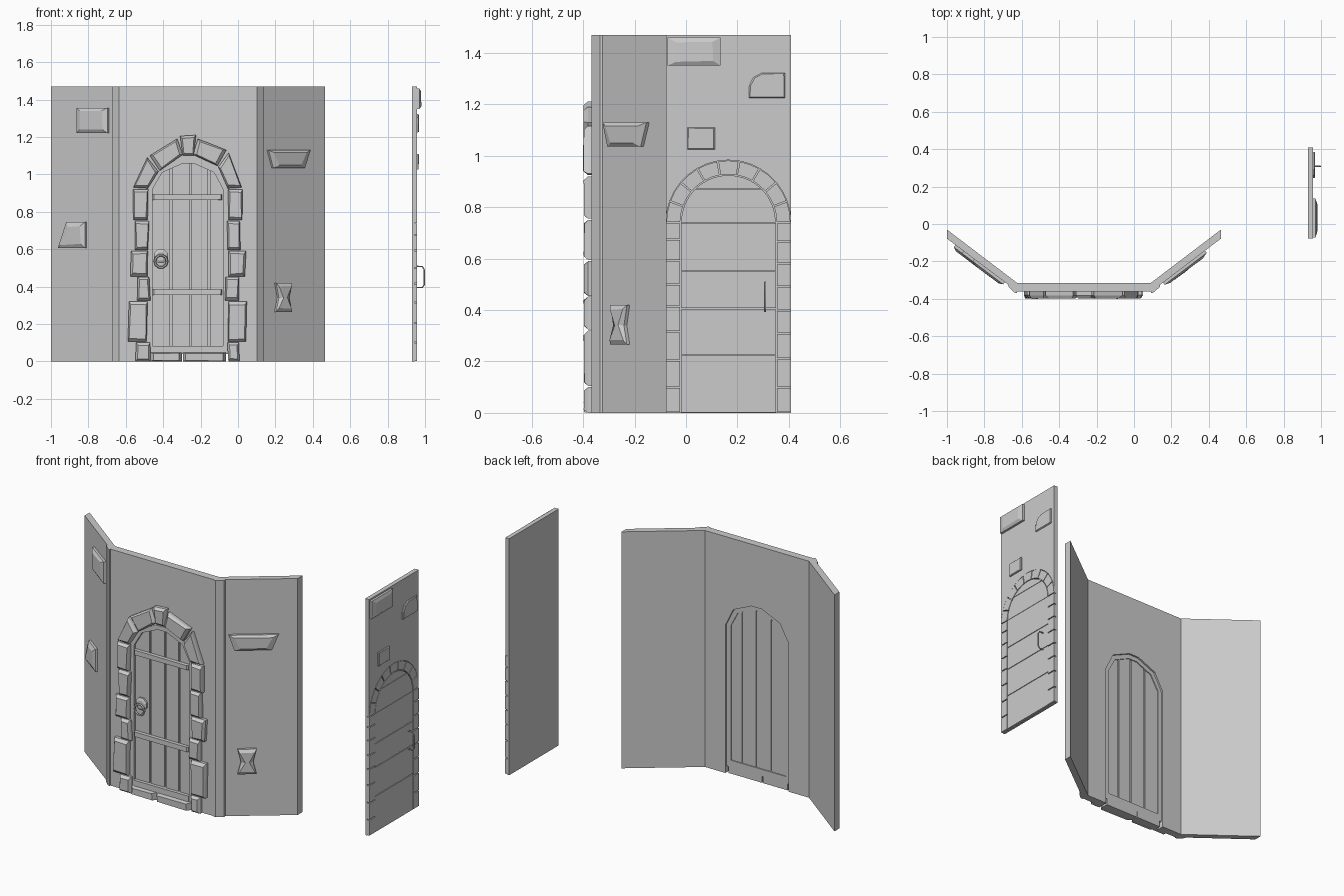
import bpy, bmesh, math, random
from mathutils import Vector as V

if "Cube" in bpy.data.objects:
    bpy.data.objects.remove(bpy.data.objects["Cube"])

random.seed(4)
stone_grey = bpy.data.materials.new("stone_grey")
stone_grey.diffuse_color = (0.6, 0.6, 0.6, 1)
stone_grey.use_nodes = True
stone_grey.node_tree.nodes["Principled BSDF"].inputs["Base Color"].default_value = stone_grey.diffuse_color

X, Y, Z = V((1, 0, 0)), V((0, 1, 0)), V((0, 0, 1))
O = V((0, 0, 0))
# frames: origin, across, up, outward
PLAN = (O, X, Y, Z)
FRONT = (O, X, Z, -Y)
SIDE = (O, Y, Z, X)


def slope(x0, y0, x1, y1):
    """Frame on a slanted wall; 'across' still measures world x."""
    k = (y1 - y0) / (x1 - x0)
    return (V((0, y0 - k * x0, 0)), V((1, k, 0)), Z, V((k, -1, 0)).normalized())


def loft(name, frame, rings):
    """Closed solid through rings of (a, b, d) points in a frame."""
    o, u, v, n = frame
    bm = bmesh.new()
    vs = [[bm.verts.new(o + u * a + v * b + n * d) for a, b, d in r] for r in rings]
    m = len(rings[0])
    for p, q in zip(vs, vs[1:]):
        for i in range(m):
            j = (i + 1) % m
            bm.faces.new((p[i], p[j], q[j], q[i]))
    bm.faces.new(vs[0][::-1])
    bm.faces.new(vs[-1])
    bmesh.ops.recalc_face_normals(bm, faces=bm.faces)
    me = bpy.data.meshes.new(name)
    bm.to_mesh(me)
    bm.free()
    me.materials.append(stone_grey)
    ob = bpy.data.objects.new(name, me)
    bpy.context.collection.objects.link(ob)
    return ob


def prism(name, frame, pts, d0, d1):
    return loft(name, frame, [[(a, b, d) for a, b in pts] for d in (d0, d1)])


def stone(name, frame, pts, d0, h, bevel=0.012, rough=0.003):
    """Rough block: straight sides, then a worn chamfer to an uneven face."""
    ca = sum(p[0] for p in pts) / len(pts)
    cb = sum(p[1] for p in pts) / len(pts)
    top = []
    for a, b in pts:
        f = 1 - bevel * 1.4 / math.hypot(a - ca, b - cb)
        j = [random.uniform(-rough, rough) for _ in range(3)]
        top.append((ca + (a - ca) * f + j[0], cb + (b - cb) * f + j[1],
                    d0 + h - abs(j[2])))
    return loft(name, frame, [[(a, b, d0) for a, b in pts],
                              [(a, b, d0 + h * 0.6) for a, b in pts], top])


def rect(a0, a1, b0, b1):
    return [(a0, b0), (a1, b0), (a1, b1), (a0, b1)]


H = 1.47
# ---- slanted side walls with a small step at each corner
prism("left_wall", PLAN, [(-1, -.03), (-1, -.078), (-.672, -.325), (-.672, -.335),
      (-.637, -.368), (-.625, -.368), (-.625, -.315)], 0, H)
prism("right_wall", PLAN, [(.465, -.03), (.465, -.078), (.14, -.325), (.14, -.335),
      (.102, -.368), (.09, -.368), (.09, -.315)], 0, H)

# ---- middle wall with an arched doorway
arch = [(-.485, .92), (-.425, 1.03), (-.30, 1.085), (-.23, 1.085), (-.105, 1.03), (-.05, .92)]
prism("middle_wall", FRONT, [(-.625, 0), (-.485, 0)] + arch +
      [(-.05, 0), (.09, 0), (.09, H), (-.625, H)], .315, .362)

# ---- door frame, stepped in from the opening
inner = [(-.458, .92), (-.405, 1.01), (-.295, 1.058), (-.235, 1.058), (-.128, 1.01), (-.08, .92)]
prism("door_frame", FRONT, [(-.485, .04)] + arch + [(-.05, .04), (-.08, .04)] +
      inner[::-1] + [(-.458, .04)], .326, .366)
prism("door_sill", FRONT, rect(-.458, -.08, .04, .083), .326, .372)


# ---- door planks following the arch, over a thin core
def top_at(x):
    for (x0, z0), (x1, z1) in zip(inner, inner[1:]):
        if x0 <= x <= x1:
            return z0 + (z1 - z0) * (x - x0) / (x1 - x0)
    return inner[0][1]


prism("door_core", FRONT, [(-.458, .083)] + inner + [(-.08, .083)], .338, .342)
edges = [-.458, -.357, -.254, -.157, -.08]
for x0, x1 in zip(edges, edges[1:]):
    a, b = x0 + (.006 if x0 > -.45 else 0), x1 - (.006 if x1 < -.09 else 0)
    mids = [p for p in inner if a < p[0] < b]
    prism("door_plank", FRONT, [(a, .083), (a, top_at(a))] + mids +
          [(b, top_at(b)), (b, .083)], .332, .352)

# ---- iron straps and ring knocker
for z in (.37, .878):
    stone("door_strap", FRONT, rect(-.456, -.085, z - .015, z + .015), .352, .022, .005, .001)
octo = [(-.412 + .04 * math.cos(math.pi * (i + .5) / 4),
         .563 + .04 * math.sin(math.pi * (i + .5) / 4)) for i in range(8)]
stone("knocker_plate", FRONT, octo, .352, .018, .01, .001)
bpy.ops.mesh.primitive_torus_add(location=(-.412, -.38, .535), rotation=(math.pi / 2, 0, 0),
                                 major_radius=.033, minor_radius=.007,
                                 major_segments=10, minor_segments=6)
ring = bpy.context.object
ring.name = "knocker_ring"
ring.data.materials.append(stone_grey)

# ---- doorway stones: left and right columns (z range, left x, right x)
columns = [(0, .10, (-.545, -.468), (-.055, .01)), (.105, .32, (-.585, -.487), (-.05, .045)),
           (.325, .452, (-.537, -.472), (-.065, .008)), (.455, .59, (-.575, -.48), (-.055, .04)),
           (.595, .75, (-.548, -.478), (-.055, .013)), (.755, .92, (-.56, -.482), (-.055, .025))]
for z0, z1, *sides in columns:
    for a, b in sides:
        pts = [(p + random.uniform(-.004, .004), q) for p, q in rect(a, b, z0, z1)]
        stone("column_stone", FRONT, pts, .355, .043)

# ---- doorway arch stones and keystone
for pts in ([(-.56, .93), (-.482, .925), (-.425, 1.015), (-.485, 1.09)],
            [(-.472, 1.10), (-.418, 1.02), (-.295, 1.105), (-.325, 1.19)],
            [(-.31, 1.205), (-.295, 1.10), (-.235, 1.10), (-.225, 1.21)],
            [(-.215, 1.19), (-.24, 1.105), (-.11, 1.045), (-.062, 1.13)],
            [(-.05, 1.115), (-.105, 1.04), (-.055, .925), (.02, .93)]):
    stone("arch_stone", FRONT, pts, .355, .045)
for a, b in ((-.47, -.30), (-.295, -.065)):
    stone("threshold_stone", FRONT, rect(a, b, 0, .048), .326, .072)

# ---- loose stones on the slanted walls
LEFT = slope(-1, -.078, -.672, -.325)
RIGHT = slope(.465, -.078, .14, -.325)
stone("wall_stone", LEFT, rect(-.855, -.69, 1.22, 1.355), -.005, .032, .02)
stone("wall_stone", LEFT, [(-.955, .605), (-.81, .605), (-.81, .745), (-.91, .745)], -.005, .032, .02)
stone("wall_stone", RIGHT, [(.18, 1.035), (.35, 1.035), (.38, 1.13), (.155, 1.13)], -.005, .032, .02)
stone("wall_stone", RIGHT, [(.195, .265), (.28, .265), (.265, .34), (.28, .42), (.195, .42),
                            (.21, .34)], -.005, .032, .014)

# ---- detached panel: solid back, front layer in pieces with fine joints
B, F = .943, .957
CY, CZ, R, RI = .165, .74, .241, .188
prism("panel_back", SIDE, rect(-.078, .408, 0, H), .93, B)


def polar(r, t):
    return (CY - r * math.cos(t), CZ + r * math.sin(t))


outer = [polar(R + .002, math.pi * i / 18) for i in range(19)]
prism("panel_face", SIDE, [(-.078, CZ)] + outer + [(.408, CZ), (.408, H), (-.078, H)], B, F)
N = 9
for i in range(N):
    t0, t1 = math.pi * i / N + .012, math.pi * (i + 1) / N - .012
    tm = (t0 + t1) / 2
    prism("panel_arch_stone", SIDE, [polar(R, t0), polar(R, tm), polar(R, t1),
          polar(RI, t1), polar(RI, tm), polar(RI, t0)], B, F + .001)
for a, b, joints in ((-.078, -.024, (0, .1, .205, .315, .415, .5, .592, .675, .74)),
                     (.354, .408, (0, .1, .21, .31, .4, .49, .58, .665, .74))):
    for z0, z1 in zip(joints, joints[1:]):
        prism("panel_side_stone", SIDE, rect(a, b, z0 + .003, z1 - .003), B, F + .001)
# boards of the panel door
boards = (0, .225, .405, .552, .74)
for z0, z1 in zip(boards, boards[1:]):
    prism("panel_board", SIDE, rect(-.02, .35, z0 + .002, z1 - .002), B, F)
ri = RI - .004
t = math.asin(.13 / ri)
low = [polar(ri, t * i / 4) for i in range(5)]
prism("panel_board", SIDE, low + [(2 * CY - a, b - 0) for a, b in low[::-1]], B, F)
cap = [polar(ri, t + .02 + (math.pi - 2 * t - .04) * i / 10) for i in range(11)]
prism("panel_board", SIDE, cap, B, F)

# ---- panel stones and pull handle
stone("panel_stone", SIDE, rect(-.072, .135, 1.35, 1.46), F - .002, .026, .025)
stone("panel_stone", SIDE, [(.245, 1.225), (.385, 1.225), (.385, 1.322), (.295, 1.322),
                            (.262, 1.305), (.245, 1.27)], F - .002, .012, .004, .001)
stone("panel_stone", SIDE, rect(.005, .112, 1.025, 1.11), F - .002, .012, .004, .001)
path = [(.95, .395), (.985, .395), (.996, .41), (.996, .49), (.985, .508), (.95, .508)]
cu = bpy.data.curves.new("pull_handle", "CURVE")
cu.dimensions = "3D"
cu.bevel_depth = .004
cu.bevel_resolution = 1
cu.use_fill_caps = True
sp = cu.splines.new("POLY")
sp.points.add(len(path) - 1)
for p, (x, z) in zip(sp.points, path):
    p.co = (x, .308, z, 1)
cu.materials.append(stone_grey)
bpy.context.collection.objects.link(bpy.data.objects.new("pull_handle", cu))
